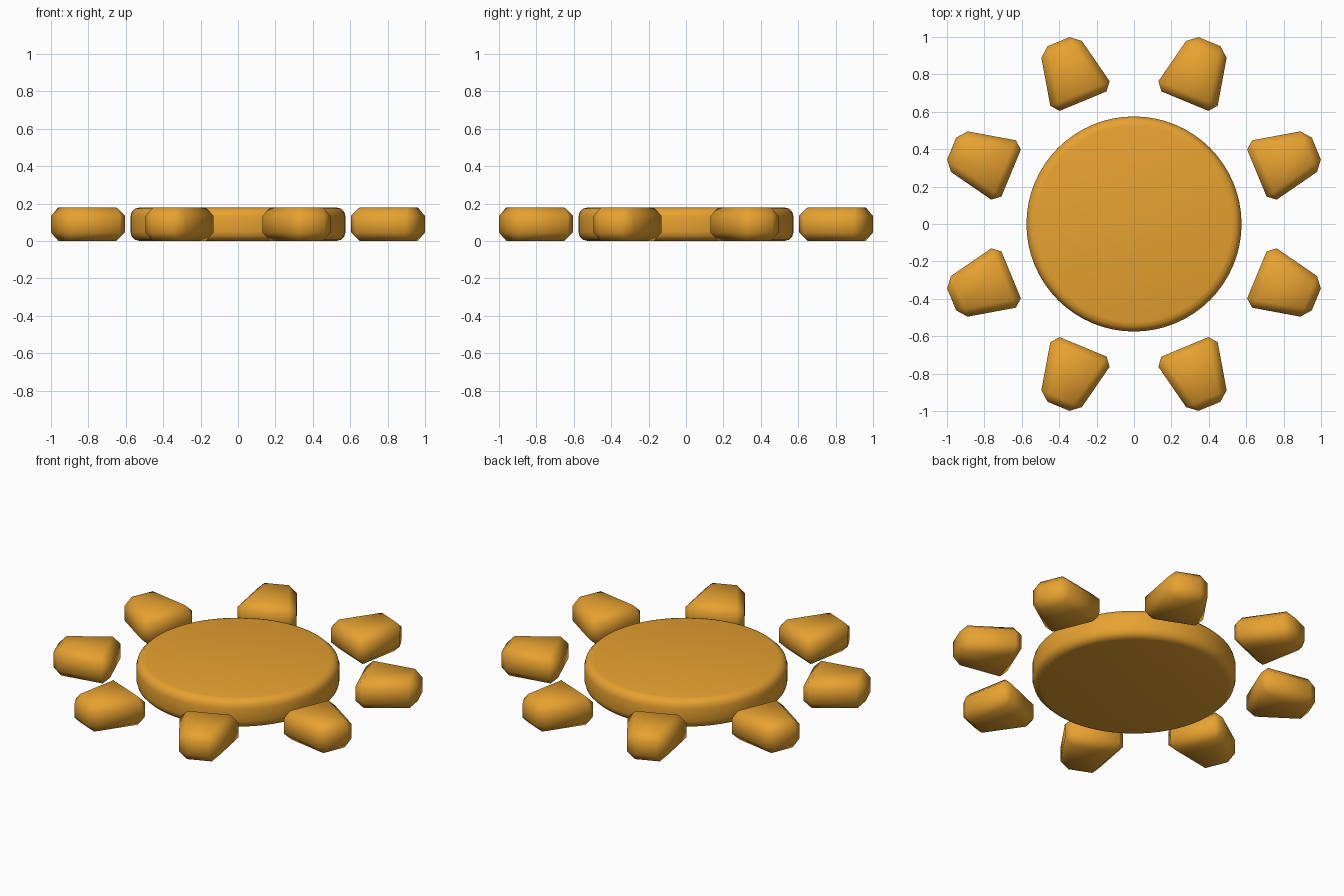
import bpy, bmesh, math

if "Cube" in bpy.data.objects:
    bpy.data.objects.remove(bpy.data.objects["Cube"])

mat = bpy.data.materials.new("sun_orange")
mat.diffuse_color = (0.8, 0.36, 0.03, 1)
mat.use_nodes = True
mat.node_tree.nodes["Principled BSDF"].inputs["Base Color"].default_value = mat.diffuse_color
H = 0.18


def prism(name, outline, bevel, segments, turn=0.0):
    """Extruded outline with all edges bevelled, smooth shaded."""
    bm = bmesh.new()
    base = bm.faces.new([bm.verts.new((x, y, 0)) for x, y in outline])
    top = bmesh.ops.extrude_face_region(bm, geom=[base])["geom"]
    bmesh.ops.translate(bm, vec=(0, 0, H),
                        verts=[v for v in top if isinstance(v, bmesh.types.BMVert)])
    bmesh.ops.recalc_face_normals(bm, faces=bm.faces)
    sharp = [e for e in bm.edges if e.calc_face_angle(0) > math.radians(30)]
    bmesh.ops.bevel(bm, geom=sharp, offset=bevel, segments=segments,
                    profile=0.5, affect='EDGES')
    bmesh.ops.recalc_face_normals(bm, faces=bm.faces)
    me = bpy.data.meshes.new(name)
    bm.to_mesh(me)
    bm.free()
    me.materials.append(mat)
    ob = bpy.data.objects.new(name, me)
    bpy.context.collection.objects.link(ob)
    ob.rotation_euler.z = turn
    bpy.ops.object.select_all(action='DESELECT')
    bpy.context.view_layer.objects.active = ob
    ob.select_set(True)
    bpy.ops.object.shade_smooth_by_angle(angle=math.radians(50))
    return ob


# Round centre disc
N = 64
circle = [(0.575 * math.cos(2 * math.pi * i / N), 0.575 * math.sin(2 * math.pi * i / N))
          for i in range(N)]
prism("sun_disc", circle, 0.05, 3)

# Eight tapered rays around the disc
ray = [(0.711, -0.181), (1.055, -0.108), (1.055, 0.108), (0.711, 0.181)]
for k in range(8):
    prism(f"sun_ray_{k + 1}", ray, 0.045, 1, math.radians(22.5 + 45 * k))
